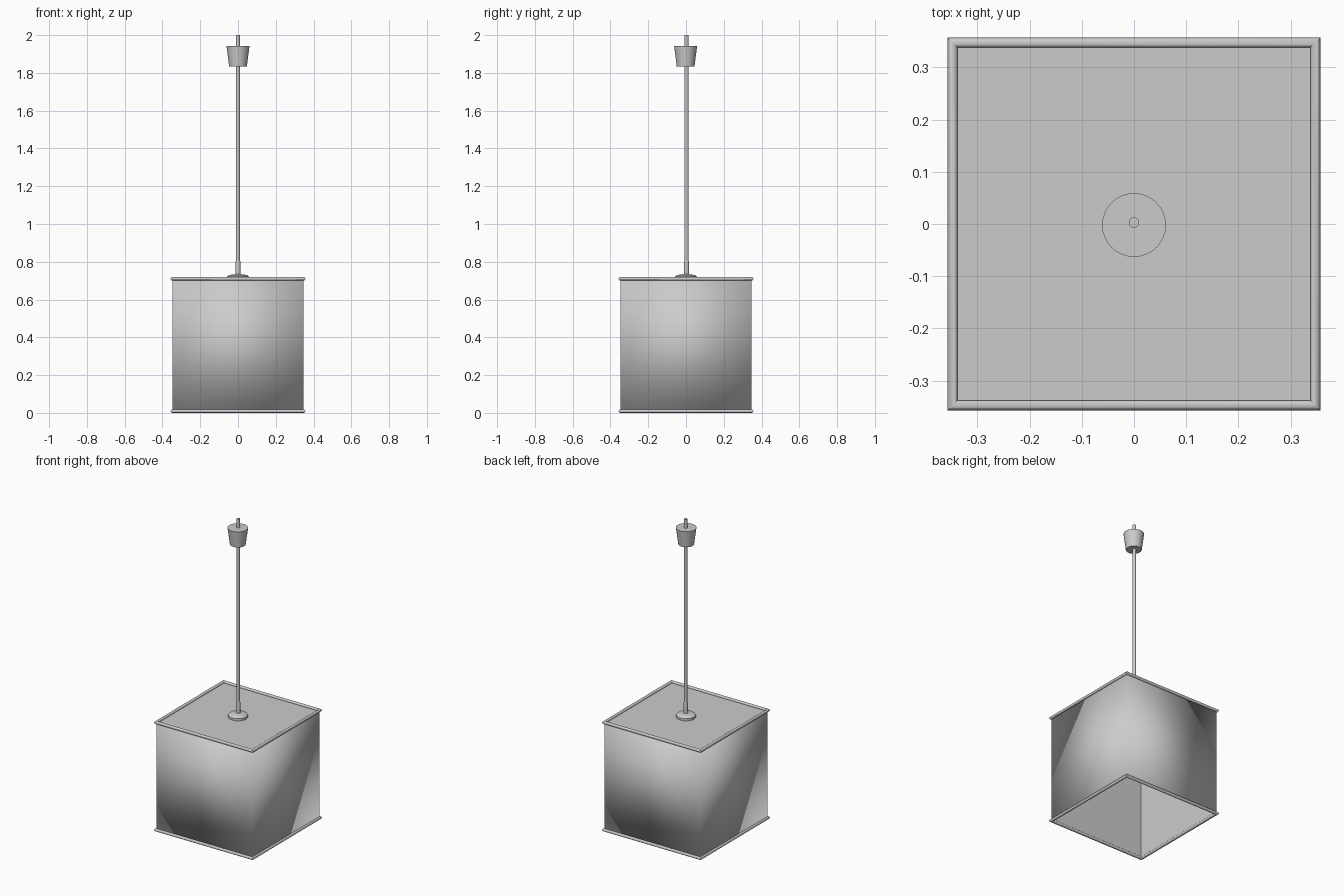
import bpy, bmesh
from math import pi, sin, cos, radians, sqrt

if "Cube" in bpy.data.objects:
    bpy.data.objects.remove(bpy.data.objects["Cube"], do_unlink=True)

grey = bpy.data.materials.new("plain grey")
grey.use_nodes = True
grey.diffuse_color = (0.6, 0.6, 0.6, 1)
grey.node_tree.nodes["Principled BSDF"].inputs["Base Color"].default_value = (0.6, 0.6, 0.6, 1)


def sweep(name, profile, sides=32, closed=False, y=0.0):
    """Turn a (radius, height) profile around z; four sides make a square."""
    square = sides == 4
    scale, start = (sqrt(2), pi / 4) if square else (1, 0)
    bm = bmesh.new()
    rings = [[bm.verts.new((r * scale * cos(start + 2 * pi * k / sides),
                            r * scale * sin(start + 2 * pi * k / sides), z))
              for k in range(sides)] for r, z in profile]
    pairs = list(zip(rings, rings[1:]))
    if closed:
        pairs.append((rings[-1], rings[0]))
    else:
        bm.faces.new(rings[0][::-1])
        bm.faces.new(rings[-1])
    for a, b in pairs:
        for k in range(sides):
            n = (k + 1) % sides
            bm.faces.new((a[k], a[n], b[n], b[k]))
    bmesh.ops.recalc_face_normals(bm, faces=bm.faces)
    for f in bm.faces:
        f.smooth = True
    for e in bm.edges:
        e.smooth = e.calc_face_angle(0) < radians(40)
    mesh = bpy.data.meshes.new(name)
    bm.to_mesh(mesh)
    bm.free()
    mesh.materials.append(grey)
    obj = bpy.data.objects.new(name, mesh)
    obj.location.y = y
    bpy.context.collection.objects.link(obj)
    return obj


# Square shade wall, open below, with softened outer top and bottom edges
HALF, INNER, TUBE, TOP = 0.347, 0.341, 0.0095, 0.72
wall = sweep("shade_wall", [(HALF, TUBE), (HALF, TOP - TUBE),
                            (INNER, TOP - TUBE), (INNER, TUBE)], 4, closed=True)
for edge in wall.data.edges:
    a, b = (wall.data.vertices[i].co for i in edge.vertices)
    if abs(a.z - b.z) < 0.001 and all(max(abs(v.x), abs(v.y)) > HALF - 0.001 for v in (a, b)):
        edge.use_edge_sharp = False

# Top panel sunk slightly inside the rim
sweep("shade_top", [(INNER, TOP - 0.016), (INNER, TOP - 0.012)], 4)

# Rounded rims with mitred corners
for name, z in (("bottom_rim", TUBE), ("top_rim", TOP - TUBE)):
    circle = [(HALF + TUBE * cos(2 * pi * i / 16), z + TUBE * sin(2 * pi * i / 16))
              for i in range(16)]
    sweep(name, circle, 4, closed=True)

# Fitting on the shade: flat collar and short sleeve
sweep("collar", [(0.058, TOP - 0.013), (0.058, 0.722), (0.048, 0.73),
                 (0.03, 0.732), (0.014, 0.735)])
sweep("sleeve", [(0.0125, 0.73), (0.0125, 0.80), (0.0105, 0.81)], 20, y=0.003)

# Hanging rod and tapered ceiling cup
sweep("rod", [(0.01, 0.70), (0.01, 2.0)], 20, y=0.003)
sweep("ceiling_cup", [(0.047, 1.835), (0.061, 1.943)], y=-0.002)
